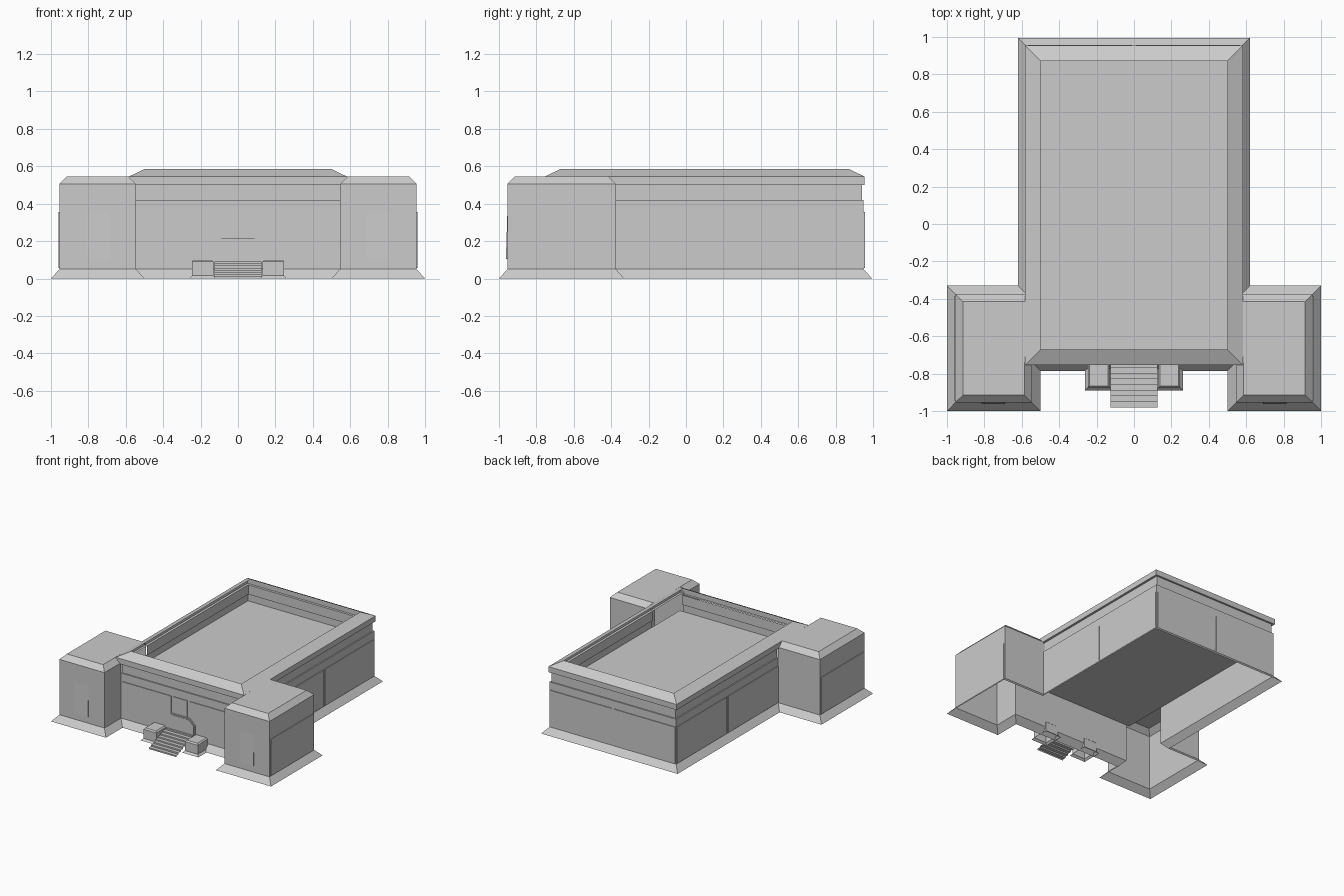
import bpy, bmesh
from mathutils import Vector

cube = bpy.data.objects.get("Cube")
if cube:
    bpy.data.objects.remove(cube, do_unlink=True)

stone = bpy.data.materials.new("grey_stone")
stone.use_nodes = True
stone.diffuse_color = (0.6, 0.6, 0.6, 1)
stone.node_tree.nodes["Principled BSDF"].inputs["Base Color"].default_value = (0.6, 0.6, 0.6, 1)


def add_mesh(name, verts, faces):
    mesh = bpy.data.meshes.new(name)
    mesh.from_pydata([tuple(v) for v in verts], [], faces)
    mesh.materials.append(stone)
    obj = bpy.data.objects.new(name, mesh)
    bpy.context.collection.objects.link(obj)
    return obj


def mirrored(points):
    return [(-x, y) for x, y in reversed(points)]


def rectangle(x0, x1, y0, y1):
    return [(x0, y0), (x1, y0), (x1, y1), (x0, y1)]


def offset(points, distance, closed):
    """Move a counterclockwise outline outward with mitred corners."""
    pts = [Vector(p) for p in points]
    n = len(pts)
    normals = []
    for i in range(n if closed else n - 1):
        d = (pts[(i + 1) % n] - pts[i]).normalized()
        normals.append(Vector((d.y, -d.x)))
    result = []
    for i, p in enumerate(pts):
        a = normals[i - 1] if closed or i > 0 else normals[0]
        b = normals[i] if i < len(normals) else normals[-1]
        result.append(p + (a + b) * distance / (1 + a.dot(b)))
    return result


def sweep(name, points, profile, closed=True, cap=False):
    """Carry a profile of (outward offset, height) pairs along an outline."""
    n = len(points)
    verts, faces = [], []
    for out, z in profile:
        verts += [(p.x, p.y, z) for p in offset(points, out, closed)]
    for r in range(len(profile) - 1):
        for i in range(n if closed else n - 1):
            j = (i + 1) % n
            faces.append((r * n + i, r * n + j, (r + 1) * n + j, (r + 1) * n + i))
    if cap:
        faces.append(tuple(range(len(verts) - n, len(verts))))
    return add_mesh(name, verts, faces)


def box(name, x0, x1, y0, y1, z0, z1):
    return sweep(name, rectangle(x0, x1, y0, y1), [(0, z0), (0, z1)], cap=True)


def plate(name, outline, y_back, y_front):
    """Upright plate facing the front, from an (x, z) outline."""
    n = len(outline)
    verts = [(x, y_front, z) for x, z in outline] + [(x, y_back, z) for x, z in outline]
    faces = [tuple(range(n))]
    faces += [(i, i + n, (i + 1) % n + n, (i + 1) % n) for i in range(n)]
    return add_mesh(name, verts, faces)


# Lower walls with sloping plinth, around hall and wings
wing = [(0.545, -0.74), (0.545, -0.955), (0.955, -0.955), (0.955, -0.375), (0.575, -0.375)]
half = wing + [(0.575, 0.95)]
sweep("lower_walls", half + mirrored(half), [(0.045, 0), (0, 0.05), (0, 0.42)])

# Recessed frieze above the hall walls
frieze = [(0, 0.42), (-0.01, 0.42), (-0.01, 0.5)]
back = [(0.575, -0.375), (0.575, 0.95)]
sweep("hall_frieze", back + mirrored(back), frieze, closed=False)
sweep("front_frieze", [(-0.545, -0.74), (0.545, -0.74)], frieze, closed=False)

# Cornice with sloping top, and sunken roof deck
sweep("cornice", rectangle(-0.583, 0.583, -0.755, 0.955),
      [(-0.02, 0.5), (0, 0.5), (0, 0.545), (-0.083, 0.585)])
add_mesh("roof_deck", [(x, y, 0.36) for x, y in rectangle(-0.575, 0.575, -0.74, 0.95)], [(0, 1, 2, 3)])

# Wing tops with chamfered roof edge
for side, path in (("left", wing), ("right", mirrored(wing))):
    sweep(side + "_wing_top", path, [(0, 0.42), (0, 0.505), (-0.04, 0.545)], closed=False, cap=True)

# Wall panels, window recess plates and stair piers on both sides
low, high, thick = 0.055, 0.355, 0.006
for side, s in (("left", 1), ("right", -1)):
    def spans(a, b):
        return sorted((s * a, s * b))

    wx = spans(0.955, 0.955 + thick)
    hx = spans(0.575, 0.575 + thick)
    box(side + "_wing_panel", *wx, -0.945, -0.385, low, high)
    box(side + "_hall_panel_front", *hx, -0.37, 0.28, low, high)
    box(side + "_hall_panel_back", *hx, 0.30, 0.945, low, high)
    box(side + "_rear_panel", *spans(0.01, 0.568), 0.95, 0.95 + thick, low, high)
    box(side + "_front_panel", *spans(0.087, 0.533), -0.74 - thick, -0.74, low, high)

    # Tapered plate on the wing front, flush at its top
    a, b = spans(0.69, 0.815)
    y = -0.955
    add_mesh(side + "_wing_front_plate",
             [(a, y - 0.008, 0.105), (b, y - 0.008, 0.105), (b, y, high), (a, y, high),
              (a, y, 0.105), (b, y, 0.105)],
             [(0, 1, 2, 3), (0, 4, 5, 1), (0, 3, 4), (1, 5, 2)])

    # Stair pier with small plinth and chamfered top
    a, b = spans(0.13, 0.247)
    sweep(side + "_stair_pier", rectangle(a, b, -0.875, -0.735),
          [(0.015, 0), (0, 0.015), (0, 0.09), (-0.01, 0.1)], cap=True)

# Doorway: surround, door leaf and panel above
def door_outline(w, top, cut):
    return [(-w, 0.08), (w, 0.08), (w, top - cut), (w - cut, top), (cut - w, top), (-w, top - cut)]

plate("door_surround", door_outline(0.135, 0.217, 0.045), -0.74, -0.752)
plate("door_leaf", door_outline(0.125, 0.208, 0.042), -0.752, -0.755)
box("panel_above_door", -0.065, 0.06, -0.74 - thick, -0.74, 0.22, high)

# Front steps as one folded sheet
steps, rise, run = 8, 0.0115, 0.03
verts, faces = [], []
for i in range(steps):
    y = -0.98 + i * run
    for yy, z in ((y, i * rise), (y, (i + 1) * rise)):
        verts += [(-0.125, yy, z), (0.125, yy, z)]
verts += [(-0.125, -0.74, steps * rise), (0.125, -0.74, steps * rise)]
for k in range(0, len(verts) - 2, 2):
    faces.append((k, k + 1, k + 3, k + 2))
add_mesh("front_steps", verts, faces)
